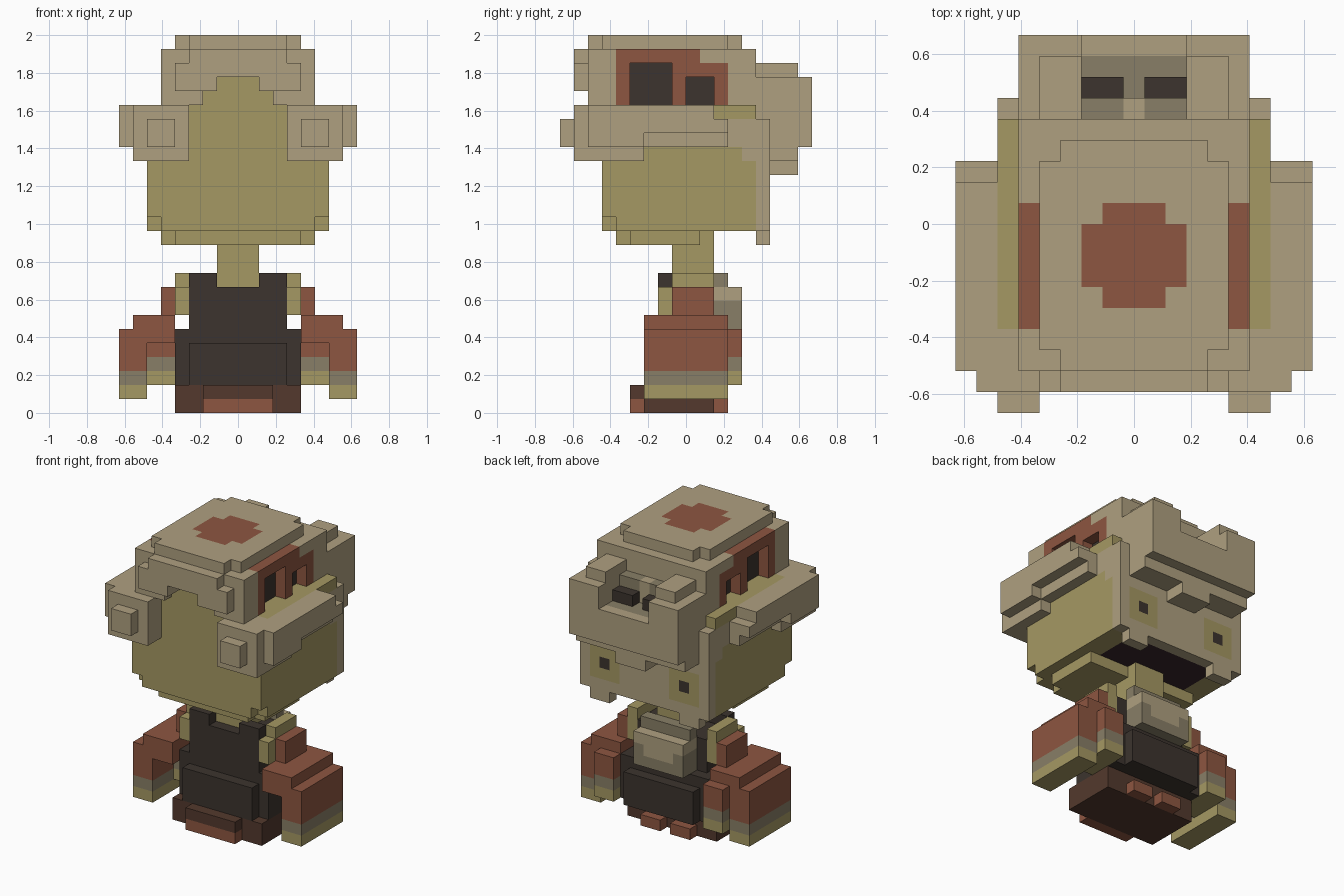
import bpy, bmesh, math

if "Cube" in bpy.data.objects:
    bpy.data.objects.remove(bpy.data.objects["Cube"])

U = 2 / 27  # size of one block

def lin(c):
    c /= 255
    return c / 12.92 if c <= 0.04045 else ((c + 0.055) / 1.055) ** 2.4

COLOURS = {
    "tan": (175, 160, 128), "olive": (165, 152, 99), "red": (141, 86, 65),
    "charcoal": (60, 52, 46), "brown": (83, 57, 45), "grey": (137, 127, 103),
    "maroon": (56, 38, 42),
}
mats = {}
for name, rgb in COLOURS.items():
    m = bpy.data.materials.new(name)
    m.diffuse_color = (*[lin(c) for c in rgb], 1)
    m.use_nodes = True
    m.node_tree.nodes["Principled BSDF"].inputs["Base Color"].default_value = m.diffuse_color
    mats[name] = m
ORDER = list(COLOURS)

cells = {}  # block -> (part, colour)

def box(part, colour, x0, x1, y0, y1, z0, z1):
    """Fill a box of blocks; boxes beside the centre line are mirrored. part None carves."""
    for i in range(round(x0 + .5), round(x1 + .5)):
        for j in range(y0, y1):
            for k in range(z0, z1):
                for s in ((i, -i) if x0 > 0 else (i,)):
                    if part:
                        cells[s, j, k] = (part, colour)
                    else:
                        cells.pop((s, j, k), None)

def mid(part, colour, x, *r):
    box(part, colour, -x, x, *r)

# hips and feet
mid("hips", "brown", 4.5, -3, 2, 0, 2)
mid("hips", "red", 2.5, -4, -3, 0, 1)
mid("hips", "brown", 2.5, -4, -3, 1, 2)
box("hips", "red", .5, 2.5, 2, 3, 0, 1)

# torso with belt pouch, collar and straps
mid("torso", "charcoal", 4.5, -2, 3, 2, 6)
mid("torso", "charcoal", 3.5, -3, 4, 2, 5)
mid("torso", "charcoal", 3.5, -2, 2, 6, 9)
box("torso", "charcoal", 1.5, 3.5, -2, -1, 9, 10)
box("straps", "olive", 3.5, 4.5, -2, 2, 7, 9)
box("straps", "olive", 3.5, 4.5, -1, 2, 9, 10)
mid("bib", "grey", 2.5, 2, 4, 6, 8)
mid("bib", "tan", 2.5, 2, 4, 8, 9)
mid("bib", "tan", 1.5, 3, 4, 7, 8)
mid("bib", "grey", 2.5, 2, 3, 9, 10)
mid("neck", "olive", 1.5, -1, 2, 9, 13)

# arms: shoulder, sleeve, cuff stripe and hand
box("arms", "red", 4.5, 5.5, -1, 2, 7, 9)
box("arms", "red", 4.5, 7.5, -3, 3, 6, 7)
box("arms", "red", 4.5, 8.5, -3, 3, 5, 6)
box("arms", "red", 4.5, 6.5, 0, 4, 4, 6)
box("arms", "grey", 4.5, 6.5, 0, 4, 3, 4)
box("arms", "olive", 4.5, 6.5, 0, 4, 2, 3)
box("arms", "red", 6.5, 8.5, -3, 3, 3, 5)
box("arms", "grey", 6.5, 8.5, -3, 3, 2, 3)
box("arms", "olive", 6.5, 8.5, -3, 3, 1, 2)

# head, rounded below
mid("head", "olive", 4.5, -5, 1, 12, 13)
mid("head", "olive", 5.5, -4, 1, 12, 13)
mid("head", "olive", 5.5, -6, 5, 13, 14)
mid("head", "olive", 6.5, -5, 5, 13, 14)
mid("head", "olive", 6.5, -6, 5, 14, 22)
mid("head", "maroon", 4.5, 1, 5, 13, 14)
# face, eyes and tusks
mid("head", "tan", 6.5, 5, 6, 13, 18)
box("head", "olive", 2.5, 5.5, 5, 6, 14, 17)
box("head", "charcoal", 3.5, 4.5, 5, 6, 15, 16)
box("head", "tan", 3.5, 5.5, 5, 6, 12, 13)

# helmet shell
mid("helmet", "tan", 5.5, -7, 5, 22, 26)
mid("helmet", "tan", 4.5, -6, 3, 26, 27)
mid("helmet", "tan", 3.5, -7, 4, 26, 27)
mid("helmet", "tan", 4.5, -8, -7, 23, 25)
mid("helmet", "tan", 3.5, -8, -7, 25, 26)
mid("helmet", "red", 1.5, -4, 1, 26, 27)
mid("helmet", "red", 2.5, -3, 0, 26, 27)
# opening over the bare head
mid(None, "", 2.5, -8, -6, 22, 23)
mid(None, "", 1.5, -8, -6, 23, 24)
mid("head", "olive", 2.5, -6, -5, 22, 23)
mid("head", "olive", 1.5, -6, -5, 23, 24)

# helmet cheeks and side brims with lamps
box("helmet", "tan", 5.5, 6.5, -6, 6, 19, 21)
box("helmet", "tan", 5.5, 6.5, 4, 6, 18, 19)
box("helmet", "tan", 5.5, 6.5, 5, 6, 17, 18)
box("brim", "tan", 3.5, 7.5, -8, -6, 18, 22)
box("brim", "tan", 5.5, 7.5, -6, -5, 18, 22)
box("brim", "tan", 6.5, 7.5, -5, -3, 18, 22)
box("brim", "tan", 6.5, 7.5, -3, 3, 19, 21)
box("brim", "tan", 6.5, 7.5, -3, 2, 21, 22)
box("brim", "tan", 7.5, 8.5, -7, -3, 19, 22)
box("brim", "tan", 7.5, 8.5, -3, 2, 20, 22)
box("brim", "tan", 7.5, 8.5, 2, 3, 20, 21)
box("lamps", "tan", 4.5, 6.5, -9, -8, 19, 21)

# visor mass with nose guard and a goggle recess
mid("helmet", "tan", 5.5, 5, 8, 18, 24)
mid("helmet", "tan", 4.5, 5, 8, 24, 25)
mid("helmet", "tan", 5.5, 5, 9, 19, 24)
mid("helmet", "tan", 5.5, 3, 6, 18, 22)
mid("helmet", "tan", 1.5, 6, 8, 17, 18)
mid(None, "", 2.5, 5, 9, 22, 25)
mid("goggles", "grey", 2.5, 5, 8, 21, 22)
mid("goggles", "grey", 2.5, 5, 6, 22, 24)
box("goggles", "charcoal", .5, 2.5, 6, 7, 21, 23)
mid("helmet", "tan", .5, 5, 6, 22, 24)

# red side panels with two sunken windows
box("helmet", "red", 4.5, 5.5, -5, 1, 22, 26)
box("helmet", "red", 4.5, 5.5, 1, 3, 22, 25)
box("helmet", "red", 4.5, 5.5, 2, 3, 21, 22)
for y0, y1, z1 in ((-4, -1, 25), (0, 2, 24)):
    box(None, "", 4.5, 5.5, y0, y1, 22, z1)
    box("helmet", "charcoal", 3.5, 4.5, y0, y1, 22, z1)

# turn each part's exposed block sides into a mesh
for part in sorted({p for p, _ in cells.values()}):
    bm = bmesh.new()
    for c, (p, colour) in cells.items():
        if p != part:
            continue
        for a in range(3):
            for s in (0, 1):
                n = list(c)
                n[a] += 1 if s else -1
                if tuple(n) in cells:
                    continue
                quad = []
                for u, v in ((0, 0), (1, 0), (1, 1), (0, 1)):
                    q = list(c)
                    q[a] += s
                    q[(a + 1) % 3] += u
                    q[(a + 2) % 3] += v
                    quad.append(bm.verts.new(((q[0] - .5) * U, q[1] * U, q[2] * U)))
                f = bm.faces.new(quad if s else quad[::-1])
                f.material_index = ORDER.index(colour)
    bmesh.ops.remove_doubles(bm, verts=bm.verts[:], dist=1e-4)
    bmesh.ops.dissolve_limit(bm, angle_limit=math.radians(1), verts=bm.verts[:],
                             edges=bm.edges[:], delimit={'MATERIAL'})
    me = bpy.data.meshes.new(part)
    for name in ORDER:
        me.materials.append(mats[name])
    bm.to_mesh(me)
    bm.free()
    bpy.context.collection.objects.link(bpy.data.objects.new(part, me))
